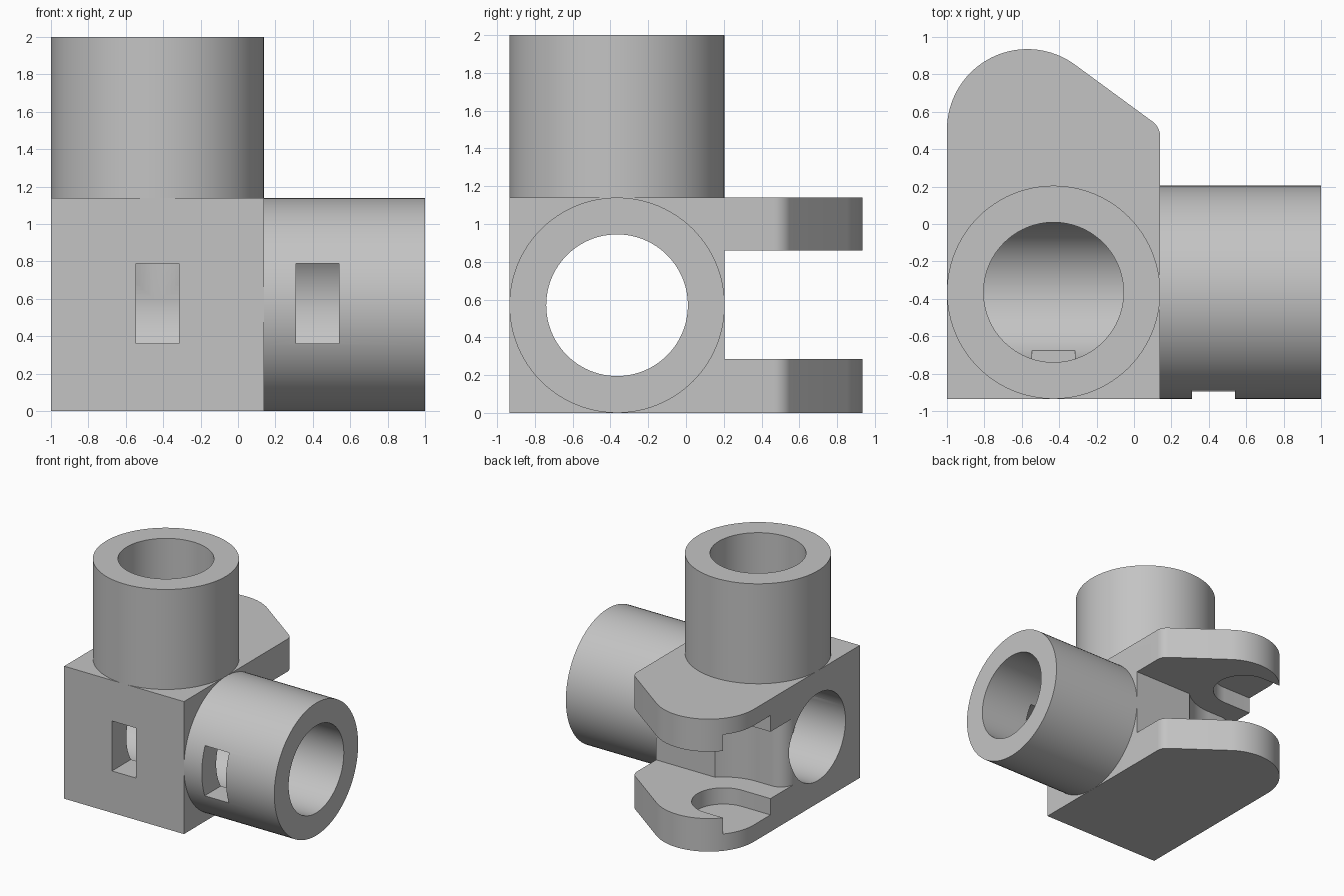
import bpy, bmesh, math
from math import radians, sin, cos

cube = bpy.data.objects.get("Cube")
if cube:
    bpy.data.objects.remove(cube, do_unlink=True)

CX, CY, CZ = -0.43, -0.365, 0.57   # where the two tube axes cross
R_OUT, R_IN = 0.57, 0.375

grey = bpy.data.materials.new("plain_grey")
grey.use_nodes = True
colour = (0.55, 0.55, 0.55, 1)
grey.diffuse_color = colour
grey.node_tree.nodes["Principled BSDF"].inputs["Base Color"].default_value = colour


def arc(cx, cy, r, a0, a1, n=24):
    angles = [radians(a0 + (a1 - a0) * i / n) for i in range(n + 1)]
    return [(cx + r * cos(a), cy + r * sin(a)) for a in angles]


def prism(name, outline, z0, z1):
    """Extrude a flat outline from z0 to z1."""
    bm = bmesh.new()
    base = bm.faces.new([bm.verts.new((x, y, z0)) for x, y in outline])
    top = bmesh.ops.extrude_face_region(bm, geom=[base])["geom"]
    moved = [v for v in top if isinstance(v, bmesh.types.BMVert)]
    bmesh.ops.translate(bm, verts=moved, vec=(0, 0, z1 - z0))
    bmesh.ops.recalc_face_normals(bm, faces=bm.faces)
    mesh = bpy.data.meshes.new(name)
    bm.to_mesh(mesh)
    bm.free()
    obj = bpy.data.objects.new(name, mesh)
    bpy.context.collection.objects.link(obj)
    mesh.materials.append(grey)
    return obj


def upright_cylinder(name, r, z0, z1):
    return prism(name, arc(CX, CY, r, 0, 360, 96)[:-1], z0, z1)


def level_cylinder(name, r, x0, x1):
    obj = prism(name, arc(-CZ, CY, r, 0, 360, 96)[:-1], x0, x1)
    for v in obj.data.vertices:          # turn the axis from z to x
        x, y, z = v.co
        v.co = (z, y, -x)
    return obj


def box(name, x0, x1, y0, y1, z0, z1):
    return prism(name, [(x0, y0), (x1, y0), (x1, y1), (x0, y1)], z0, z1)


def finish(obj, cutters):
    bpy.ops.object.select_all(action="DESELECT")
    bpy.context.view_layer.objects.active = obj
    obj.select_set(True)
    for c in cutters:
        m = obj.modifiers.new("cut", "BOOLEAN")
        m.operation, m.solver, m.object = "DIFFERENCE", "EXACT", c
        bpy.ops.object.modifier_apply(modifier=m.name)
    bpy.ops.object.shade_smooth_by_angle(angle=radians(30))


# Solid parts
outline = ([(-1, -0.935), (0.14, -0.935)]
           + arc(0.04, 0.467, 0.1, 0, 53.9, 10)
           + arc(-0.57, 0.505, 0.43, 53.9, 180, 40))
block = prism("hinge_block", outline, 0, 1.14)
upright_tube = upright_cylinder("upright_tube", R_OUT, 1.14, 2)
side_tube = level_cylinder("side_tube", R_OUT, 0.14, 1)

# Bores and windows
upright_bore = upright_cylinder("upright_bore_cutter", R_IN - 0.001, CZ, 2.2)
side_bore = level_cylinder("side_bore_cutter", R_IN, -1.2, 1.2)
block_window = box("block_window_cutter", -0.545, -0.315, -1.2, CY, 0.36, 0.79)
tube_window = box("tube_window_cutter", 0.31, 0.54, -1.2, CY, 0.36, 0.79)

# Gap between the lugs, with a hollow for a turning part and a rounded edge
gap = prism("lug_gap_cutter",
            [(0.5, 1.3), (0.5, 0.205)]
            + arc(-0.73, 0.53, 0.449, -46.4, -90)
            + arc(-0.87, -0.05, 0.131, 90, 180, 12)
            + [(-1.3, -0.05), (-1.3, 1.3)], 0.285, 0.86)

# Round-ended pin slots half way into both lugs
slot = prism("pin_slot_cutter",
             arc(-0.73, 0.53, 0.25, -90, 90, 32) + [(-1.3, 0.78), (-1.3, 0.28)],
             0.145, 1.0)
slot_core = box("slot_core", -2, 1, -1, 0.205, 0, 2)

finish(block, [gap, slot, side_bore, upright_bore, block_window])
finish(upright_tube, [upright_bore])
finish(side_tube, [side_bore, tube_window])

for helper in (upright_bore, side_bore, block_window, tube_window, gap, slot, slot_core):
    bpy.data.objects.remove(helper, do_unlink=True)
